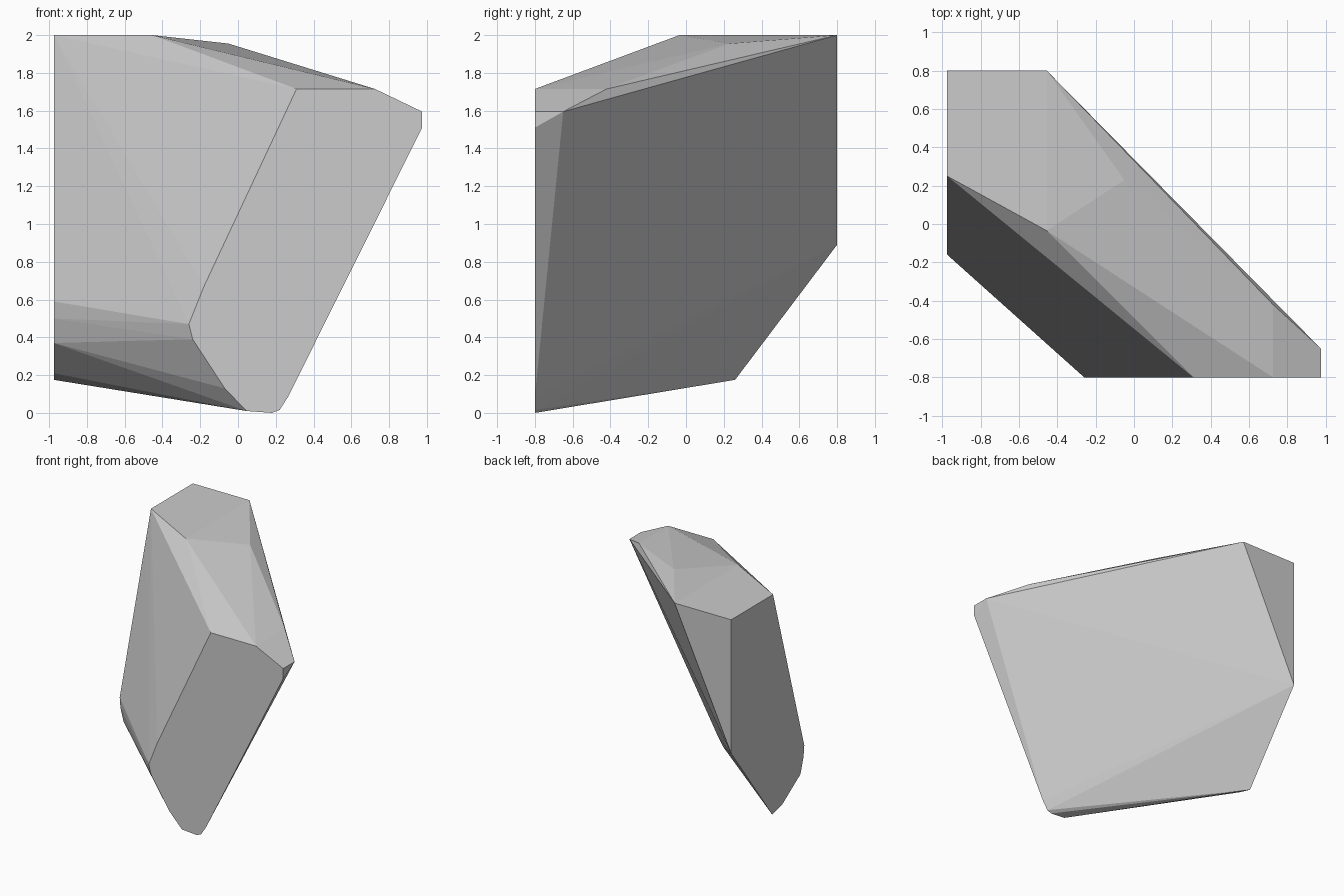
import bpy, bmesh, math

if "Cube" in bpy.data.objects:
    bpy.data.objects.remove(bpy.data.objects["Cube"])

# Front outline of the shard, lying in the plane y = -0.8 (x, z)
front = [(0.31, 1.715), (0.725, 1.715), (0.975, 1.595), (0.975, 1.51),
         (0.265, 0.085), (0.22, 0.015), (0.18, 0.0), (0.045, 0.01),
         (-0.07, 0.13), (-0.24, 0.39), (-0.26, 0.47), (-0.18, 0.67)]

# Left outline, lying in the plane x = -0.975 (y, z)
left = [(0.8, 2.0), (0.25, 2.0), (-0.16, 0.59), (-0.15, 0.5),
        (-0.11, 0.37), (0.13, 0.21), (0.26, 0.175), (0.8, 0.89)]

# Corners of the faceted top
top = [(-0.455, 0.8, 2.0), (-0.455, -0.035, 2.0), (-0.05, 0.23, 1.955),
       (0.725, -0.42, 1.715), (0.975, -0.65, 1.595)]

points = [(x, -0.8, z) for x, z in front]
points += [(-0.975, y, z) for y, z in left] + top

# Wrap the outlines in one convex faceted stone
bm = bmesh.new()
for p in points:
    bm.verts.new(p)
bmesh.ops.convex_hull(bm, input=bm.verts[:])
bmesh.ops.delete(bm, geom=[v for v in bm.verts if not v.link_faces], context='VERTS')
bmesh.ops.dissolve_limit(bm, angle_limit=math.radians(0.3),
                         verts=bm.verts[:], edges=bm.edges[:])
bmesh.ops.recalc_face_normals(bm, faces=bm.faces[:])

mesh = bpy.data.meshes.new("rock_shard")
bm.to_mesh(mesh)
bm.free()

# Flat grey stone colour
stone = bpy.data.materials.new("stone_grey")
stone.diffuse_color = (0.6, 0.6, 0.6, 1.0)
stone.use_nodes = True
stone.node_tree.nodes["Principled BSDF"].inputs["Base Color"].default_value = stone.diffuse_color
mesh.materials.append(stone)

rock = bpy.data.objects.new("rock_shard", mesh)
bpy.context.collection.objects.link(rock)
